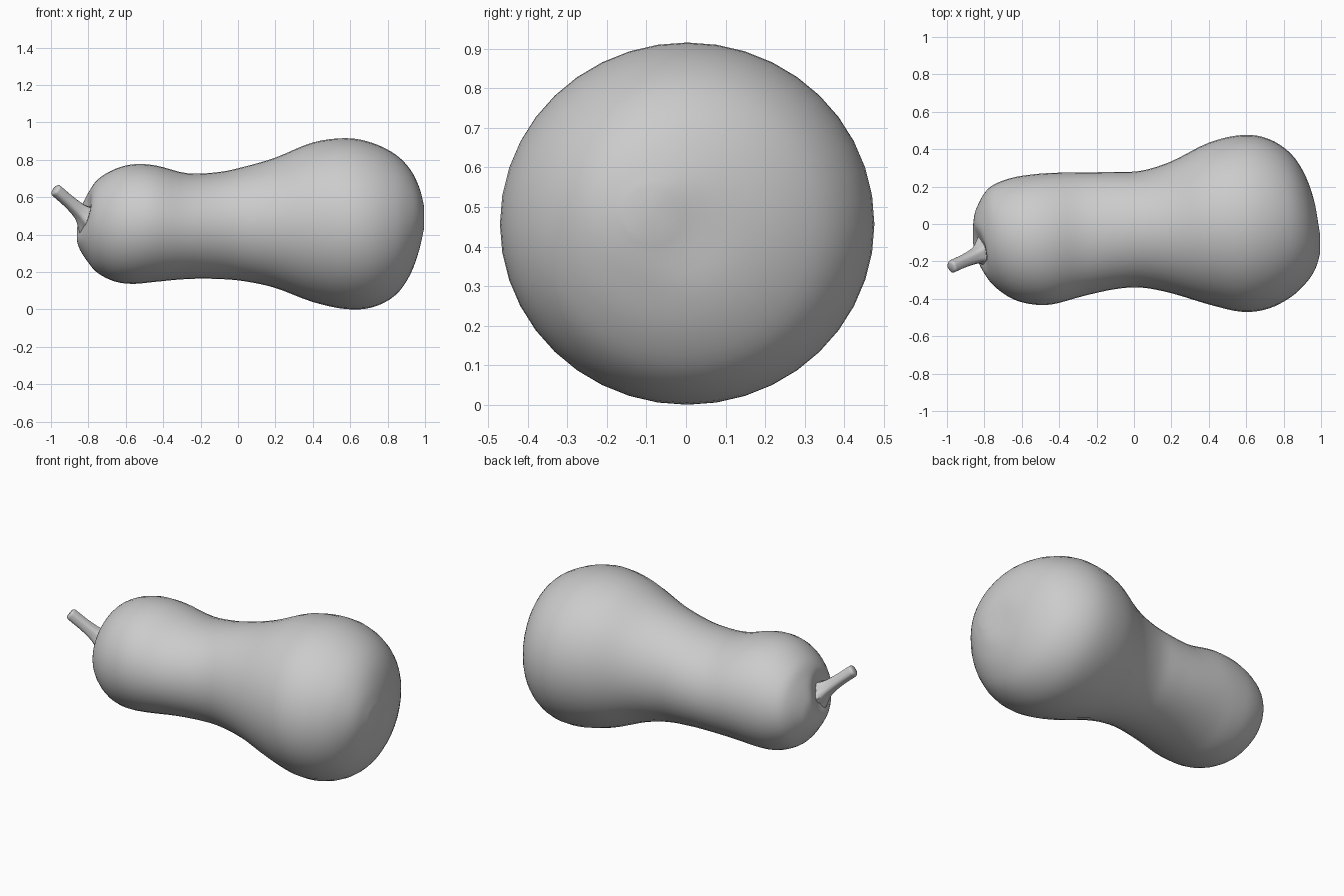
import bpy, bmesh, math
from mathutils import Vector

if "Cube" in bpy.data.objects:
    bpy.data.objects.remove(bpy.data.objects["Cube"])

# Body stations: x, y_min, y_max, z_bottom, z_top
STATIONS = [
    (-0.862, -0.11, -0.03, 0.37, 0.44),
    (-0.855, -0.16, 0.04, 0.345, 0.50),
    (-0.84, -0.20, 0.09, 0.31, 0.55),
    (-0.80, -0.265, 0.165, 0.25, 0.625),
    (-0.75, -0.33, 0.21, 0.195, 0.695),
    (-0.66, -0.395, 0.245, 0.15, 0.75),
    (-0.56, -0.427, 0.263, 0.137, 0.776),
    (-0.44, -0.43, 0.273, 0.148, 0.77),
    (-0.27, -0.385, 0.276, 0.163, 0.728),
    (-0.10, -0.348, 0.278, 0.163, 0.735),
    (0.04, -0.34, 0.285, 0.15, 0.765),
    (0.20, -0.37, 0.335, 0.115, 0.812),
    (0.40, -0.43, 0.435, 0.04, 0.893),
    (0.58, -0.47, 0.476, 0.002, 0.916),
    (0.72, -0.452, 0.455, 0.012, 0.89),
    (0.84, -0.39, 0.375, 0.075, 0.83),
    (0.92, -0.315, 0.25, 0.185, 0.75),
    (0.97, -0.24, 0.10, 0.32, 0.65),
    (0.995, -0.155, -0.02, 0.42, 0.55),
]
SEG, SUB = 40, 4


def catmull(rows, sub):
    out = []
    n = len(rows)
    for i in range(n - 1):
        p = [Vector(rows[min(max(i + k, 0), n - 1)]) for k in (-1, 0, 1, 2)]
        for s in range(sub):
            t = s / sub
            out.append(0.5 * (2 * p[1] + (p[2] - p[0]) * t
                              + (2 * p[0] - 5 * p[1] + 4 * p[2] - p[3]) * t ** 2
                              + (3 * p[1] - p[0] - 3 * p[2] + p[3]) * t ** 3))
    out.append(Vector(rows[-1]))
    return out


def loft(name, rings, start, end, angle):
    bm = bmesh.new()
    vs = [[bm.verts.new(p) for p in ring] for ring in rings]
    n = len(vs[0])
    for a, b in zip(vs, vs[1:]):
        for i in range(n):
            j = (i + 1) % n
            bm.faces.new((a[i], a[j], b[j], b[i]))
    for ring, tip in ((vs[0], start), (vs[-1], end)):
        c = bm.verts.new(tip)
        for i in range(n):
            bm.faces.new((ring[i], ring[(i + 1) % n], c))
    bmesh.ops.recalc_face_normals(bm, faces=bm.faces[:])
    me = bpy.data.meshes.new(name)
    bm.to_mesh(me)
    bm.free()
    ob = bpy.data.objects.new(name, me)
    bpy.context.collection.objects.link(ob)
    bpy.ops.object.select_all(action='DESELECT')
    ob.select_set(True)
    bpy.context.view_layer.objects.active = ob
    bpy.ops.object.shade_smooth_by_angle(angle=math.radians(angle))
    return ob


# Squash body: lofted off-centre ellipses
rings = []
for x, y0, y1, z0, z1 in catmull(STATIONS, SUB):
    rings.append([Vector((x, (y0 + y1) / 2 + (y1 - y0) / 2 * math.cos(a),
                          (z0 + z1) / 2 + (z1 - z0) / 2 * math.sin(a)))
                  for a in (2 * math.pi * i / SEG for i in range(SEG))])
body = loft("squash_body", rings, (-0.864, -0.07, 0.405), (0.998, -0.09, 0.485), 80)

# Dimples at the stem and blossom ends
for centre, radius, depth in (((-0.85, -0.14, 0.51), 0.15, 0.045),
                              ((0.98, 0.0, 0.43), 0.15, -0.012)):
    for v in body.data.vertices:
        d = (v.co - Vector(centre)).length / radius
        if d < 1:
            v.co.x += depth * (1 - d * d) ** 2

# Stem: ridged five-lobed sweep, flared at the base
PATH = [(-0.76, -0.13, 0.465, 0.095), (-0.80, -0.148, 0.49, 0.072),
        (-0.84, -0.168, 0.522, 0.045), (-0.90, -0.195, 0.575, 0.035),
        (-0.96, -0.222, 0.627, 0.034), (-0.973, -0.228, 0.638, 0.033),
        (-0.979, -0.231, 0.643, 0.026)]
axis = Vector((-0.2, -0.09, 0.165)).normalized()
side = axis.cross(Vector((0, 1, 0))).normalized()
up = axis.cross(side)
rings = []
for x, y, z, r in catmull(PATH, 3):
    lobes = 0.04 + max(0, r - 0.035) * 3
    rings.append([Vector((x, y, z)) + r * (1 + lobes * math.cos(5 * a))
                  * (side * math.cos(a) + up * math.sin(a))
                  for a in (2 * math.pi * i / 20 for i in range(20))])
loft("stem", rings, PATH[0][:3], (-0.98, -0.231, 0.644), 50)
